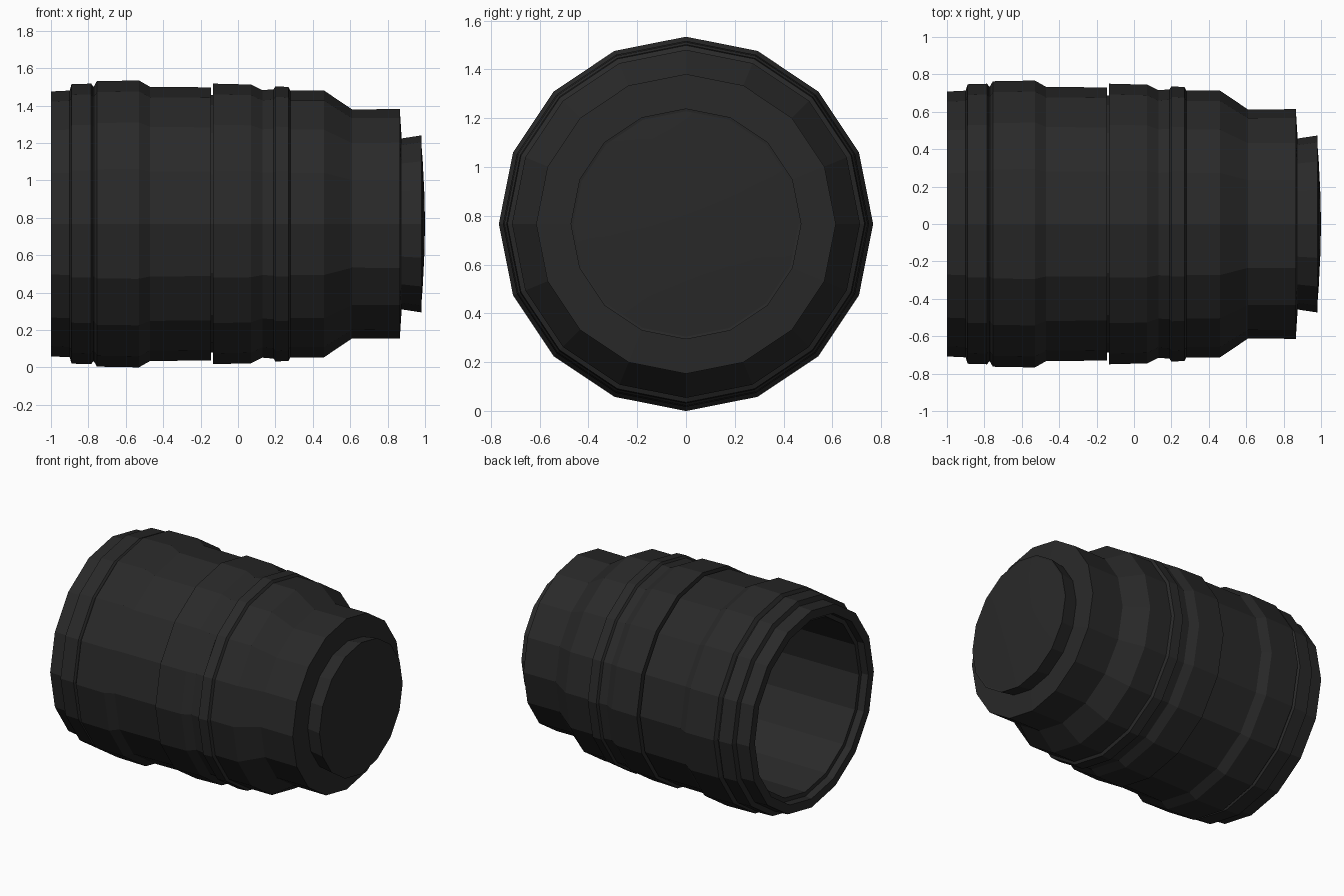
import bpy, bmesh, math

if "Cube" in bpy.data.objects:
    bpy.data.objects.remove(bpy.data.objects["Cube"])

SIDES = 16
CZ = 0.767

dark = bpy.data.materials.new("dark_plastic")
dark.diffuse_color = (0.022, 0.022, 0.022, 1)
dark.use_nodes = True
dark.node_tree.nodes["Principled BSDF"].inputs["Base Color"].default_value = dark.diffuse_color


def lathe(name, profile, smooth=False):
    """Spin an (x, radius) profile around the x axis; radius 0 becomes a pole."""
    bm = bmesh.new()
    rings = []
    for x, r in profile:
        if r == 0:
            rings.append([bm.verts.new((x, 0, 0))] * SIDES)
        else:
            rings.append([bm.verts.new((x, r * math.cos(2 * math.pi * i / SIDES),
                                        r * math.sin(2 * math.pi * i / SIDES)))
                          for i in range(SIDES)])
    for a, b in zip(rings, rings[1:]):
        for i in range(SIDES):
            j = (i + 1) % SIDES
            quad = list(dict.fromkeys([a[i], a[j], b[j], b[i]]))
            bm.faces.new(quad)
    bmesh.ops.recalc_face_normals(bm, faces=bm.faces)
    for f in bm.faces:
        f.smooth = smooth
    me = bpy.data.meshes.new(name)
    bm.to_mesh(me)
    bm.free()
    me.materials.append(dark)
    ob = bpy.data.objects.new(name, me)
    ob.location.z = CZ
    bpy.context.collection.objects.link(ob)
    return ob


# Barrel: inner bore, rear rim, then stepped outside, front collar and flared front ring
lathe("barrel", [
    (0.85, 0.44), (0.85, 0.6), (0.6, 0.602), (-0.95, 0.61), (-0.95, 0.64),
    (-1.0, 0.645), (-1.0, 0.708), (-0.9, 0.713), (-0.89, 0.747),
    (-0.785, 0.75), (-0.775, 0.735), (-0.77, 0.735), (-0.755, 0.763),
    (-0.53, 0.767), (-0.47, 0.733), (-0.145, 0.73), (-0.145, 0.688),
    (-0.133, 0.688), (-0.133, 0.75), (0.07, 0.745), (0.13, 0.715),
    (0.19, 0.72), (0.2, 0.736), (0.27, 0.732), (0.28, 0.713), (0.46, 0.713),
    (0.61, 0.612), (0.865, 0.614), (0.875, 0.457), (0.98, 0.473),
    (0.978, 0.462)])

# Shallow domed glass closing the front ring
lathe("front_glass", [(0.978, 0.462), (0.988, 0.33), (0.996, 0.17), (1.0, 0)],
      smooth=True)
